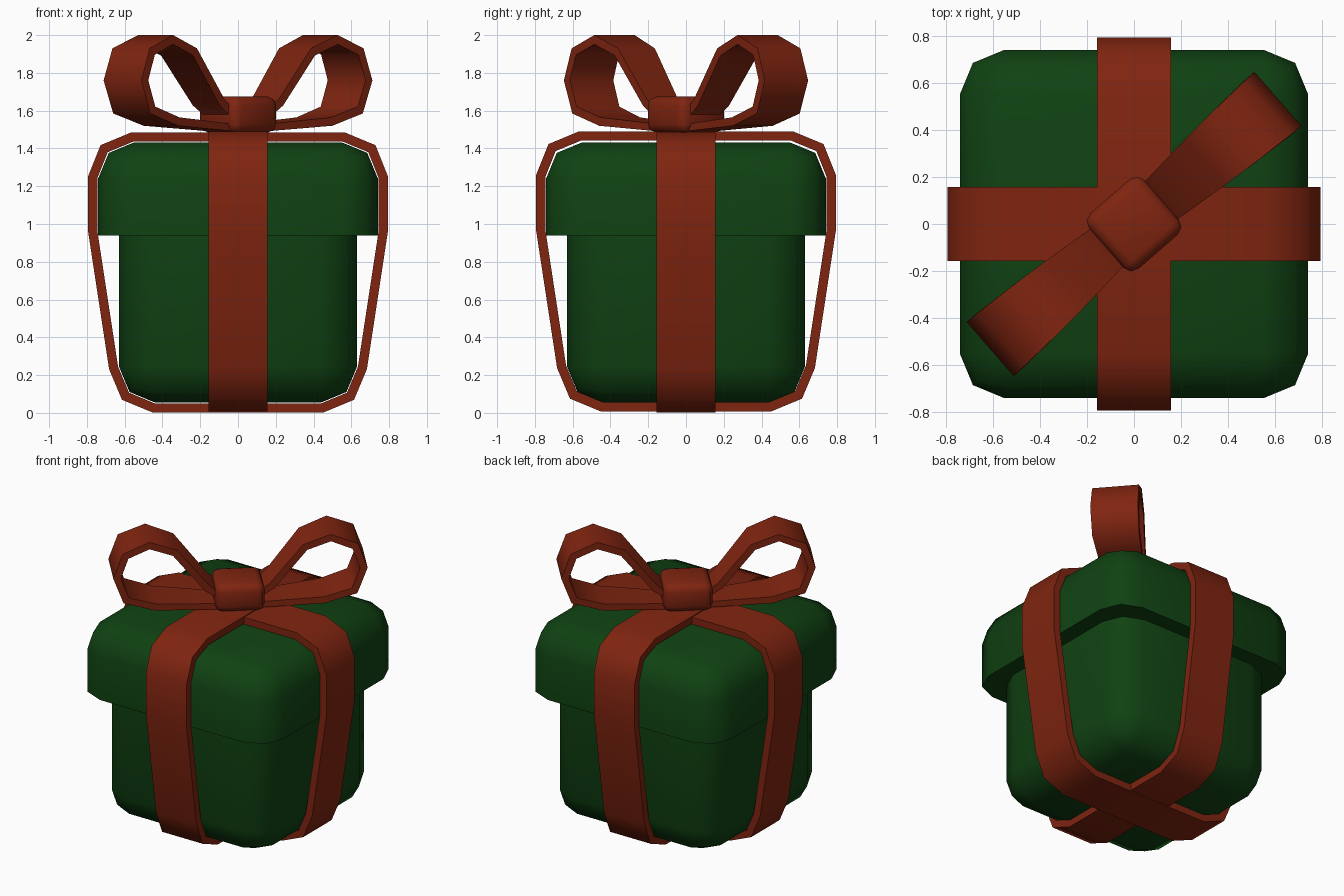
import bpy, bmesh, math
from mathutils import Vector, Matrix

if "Cube" in bpy.data.objects:
    bpy.data.objects.remove(bpy.data.objects["Cube"])


def material(name, rgb):
    m = bpy.data.materials.new(name)
    m.diffuse_color = (*rgb, 1)
    m.use_nodes = True
    m.node_tree.nodes["Principled BSDF"].inputs["Base Color"].default_value = m.diffuse_color
    return m


GREEN = material("dark_green", (0.005, 0.054, 0.006))
RED = material("ribbon_red", (0.215, 0.018, 0.005))


def finish(name, bm, mat, angle=60):
    bmesh.ops.recalc_face_normals(bm, faces=bm.faces)
    me = bpy.data.meshes.new(name)
    bm.to_mesh(me)
    bm.free()
    me.materials.append(mat)
    ob = bpy.data.objects.new(name, me)
    bpy.context.collection.objects.link(ob)
    bpy.ops.object.select_all(action='DESELECT')
    ob.select_set(True)
    bpy.context.view_layer.objects.active = ob
    bpy.ops.object.shade_smooth_by_angle(angle=math.radians(angle))
    return ob


def rounded_box(name, half, z0, z1, bevel, mat, sharp_z=None):
    """Box with two-segment bevels; the rim at height sharp_z stays sharp."""
    bm = bmesh.new()
    bmesh.ops.create_cube(bm, size=1, matrix=Matrix.Translation((0, 0, (z0 + z1) / 2))
                          @ Matrix.Diagonal((2 * half, 2 * half, z1 - z0, 1)))
    edges = [e for e in bm.edges if sharp_z is None
             or any(abs(v.co.z - sharp_z) > 1e-4 for v in e.verts)]
    bmesh.ops.bevel(bm, geom=edges, offset=bevel, segments=2, profile=0.5, affect='EDGES')
    return finish(name, bm, mat)


def offset_loop(pts, d):
    """Offset a counter-clockwise closed profile outward by d."""
    out = []
    for i, p in enumerate(pts):
        p, a, b = Vector(p), Vector(pts[i - 1]), Vector(pts[(i + 1) % len(pts)])
        e1, e2 = (p - a).normalized(), (b - p).normalized()
        n1, n2 = Vector((e1.y, -e1.x)), Vector((e2.y, -e2.x))
        out.append(p + (n1 + n2) * d / (1 + n1.dot(n2)))
    return out


def band(name, outer, inner, half_width):
    """Closed ribbon loop lying in the x-z plane, with a width along y."""
    bm = bmesh.new()
    rings = []
    for o, i in zip(outer, inner):
        w = half_width(o[0])
        rings.append([bm.verts.new(c) for c in ((o[0], -w, o[1]), (o[0], w, o[1]),
                                                (i[0], w, i[1]), (i[0], -w, i[1]))])
    for k, r in enumerate(rings):
        s = rings[(k + 1) % len(rings)]
        for j in range(4):
            bm.faces.new((r[j], r[(j + 1) % 4], s[(j + 1) % 4], s[j]))
    return finish(name, bm, RED)


# box and lid
rounded_box("box_body", 0.63, 0.055, 1.0, 0.19, GREEN, sharp_z=1.0)
rounded_box("box_lid", 0.74, 0.94, 1.432, 0.19, GREEN, sharp_z=0.94)

# two crossing ribbons around the box
side = [(0.44, 0.05), (0.577, 0.107), (0.635, 0.245), (0.744, 0.96),
        (0.744, 1.245), (0.69, 1.38), (0.555, 1.436)]
inner = side + [(-x, z) for x, z in reversed(side)]
outer = offset_loop(inner, 0.049)
band("ribbon_across", outer, inner, lambda u: 0.157)
ob = band("ribbon_front_to_back", outer, inner, lambda u: 0.157)
ob.rotation_euler.z = math.pi / 2
ob.location.z = 0.006

# bow loops, turned across the lid
TURN = math.radians(41)
loop = [(0.06, 1.487), (0.54, 1.52), (0.745, 1.585), (0.81, 1.76), (0.75, 1.93),
        (0.578, 2.0), (0.40, 1.93), (0.19, 1.66), (0.06, 1.56)]
hole = offset_loop(loop, -0.045)
# pinch the hole shut inside the knot
hole[0] = Vector((0.10, 1.528))
hole[-1] = Vector((0.10, 1.538))
for i, name in enumerate(("bow_loop_right", "bow_loop_left")):
    ob = band(name, loop, hole, lambda u: 0.088 + 0.125 * u - 0.056 * u * u)
    ob.rotation_euler.z = TURN + i * math.pi

# knot
knot = rounded_box("bow_knot", 0.156, 1.483, 1.675, 0.045, RED)
knot.rotation_euler.z = TURN
